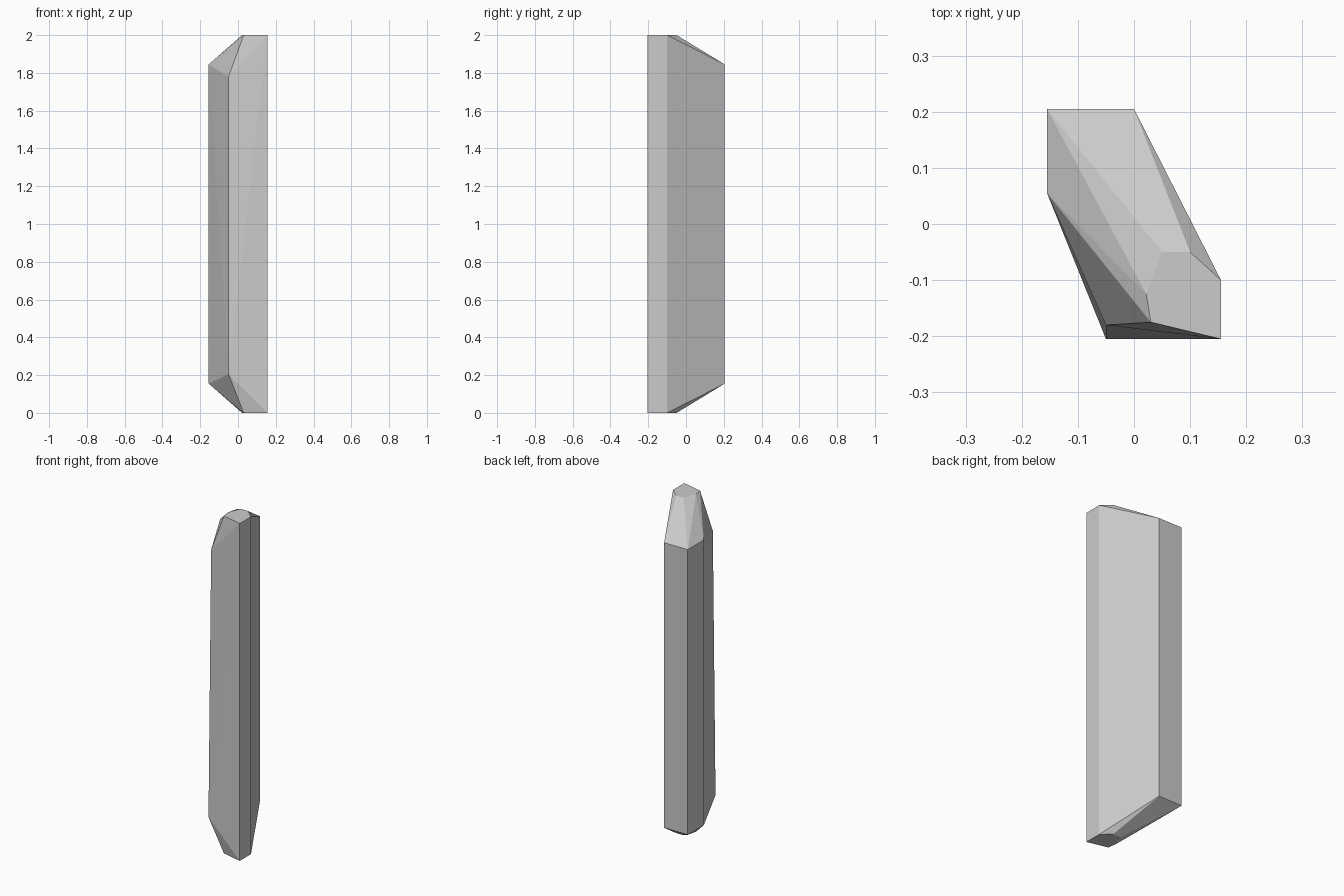
import bpy, bmesh

if "Cube" in bpy.data.objects:
    bpy.data.objects.remove(bpy.data.objects["Cube"])

# Six-sided outline (x, y, distance of the corner from the nearer end)
OUTLINE = [(-0.155, 0.205, 0.155), (0, 0.205, 0.155), (0.155, -0.10, 0),
           (0.155, -0.205, 0), (-0.05, -0.205, 0.205), (-0.155, 0.055, 0.155)]
# Extra corners of each flat end: back right, back left, left, front left
CAP = [(0.10, -0.05), (0.05, -0.05), (0.022, -0.125), (0.03, -0.175)]

bm = bmesh.new()


def end_corners(top):
    """Make the rim and cap corners of one end of the crystal."""
    rim = []
    for i, (x, y, d) in enumerate(OUTLINE):
        if top and i == 4:      # the front left corner is cut deeper at the top
            y, d = -0.18, 0.22
        rim.append(bm.verts.new((x, y, 2 - d if top else d)))
    cap = [bm.verts.new((x, y, 2 if top else 0)) for x, y in CAP]
    return rim, cap


def bevel_faces(r, c):
    """Flat end and the cut facets leading down to the rim."""
    for f in [(r[3], r[2], *c), (r[0], r[1], c[0], c[1]), (r[1], r[2], c[0]),
              (r[0], c[1], c[2]), (r[5], r[0], c[2]), (r[5], c[2], c[3]),
              (r[4], r[5], c[3]), (r[3], r[4], c[3])]:
        bm.faces.new(f)


low, low_cap = end_corners(False)
high, high_cap = end_corners(True)
bevel_faces(low, low_cap)
bevel_faces(high, high_cap)

# Long sides, the twisted front ones split along their diagonal
for i in range(6):
    j = (i + 1) % 6
    if i in (3, 4):
        a, b = (high[i], low[j]) if i == 3 else (low[i], high[j])
        for corner in (low[i], high[j]) if i == 3 else (high[i], low[j]):
            bm.faces.new((a, b, corner))
    else:
        bm.faces.new((low[i], low[j], high[j], high[i]))

bmesh.ops.recalc_face_normals(bm, faces=bm.faces)
mesh = bpy.data.meshes.new("crystal_shard")
bm.to_mesh(mesh)
bm.free()
bpy.context.collection.objects.link(bpy.data.objects.new("crystal_shard", mesh))
